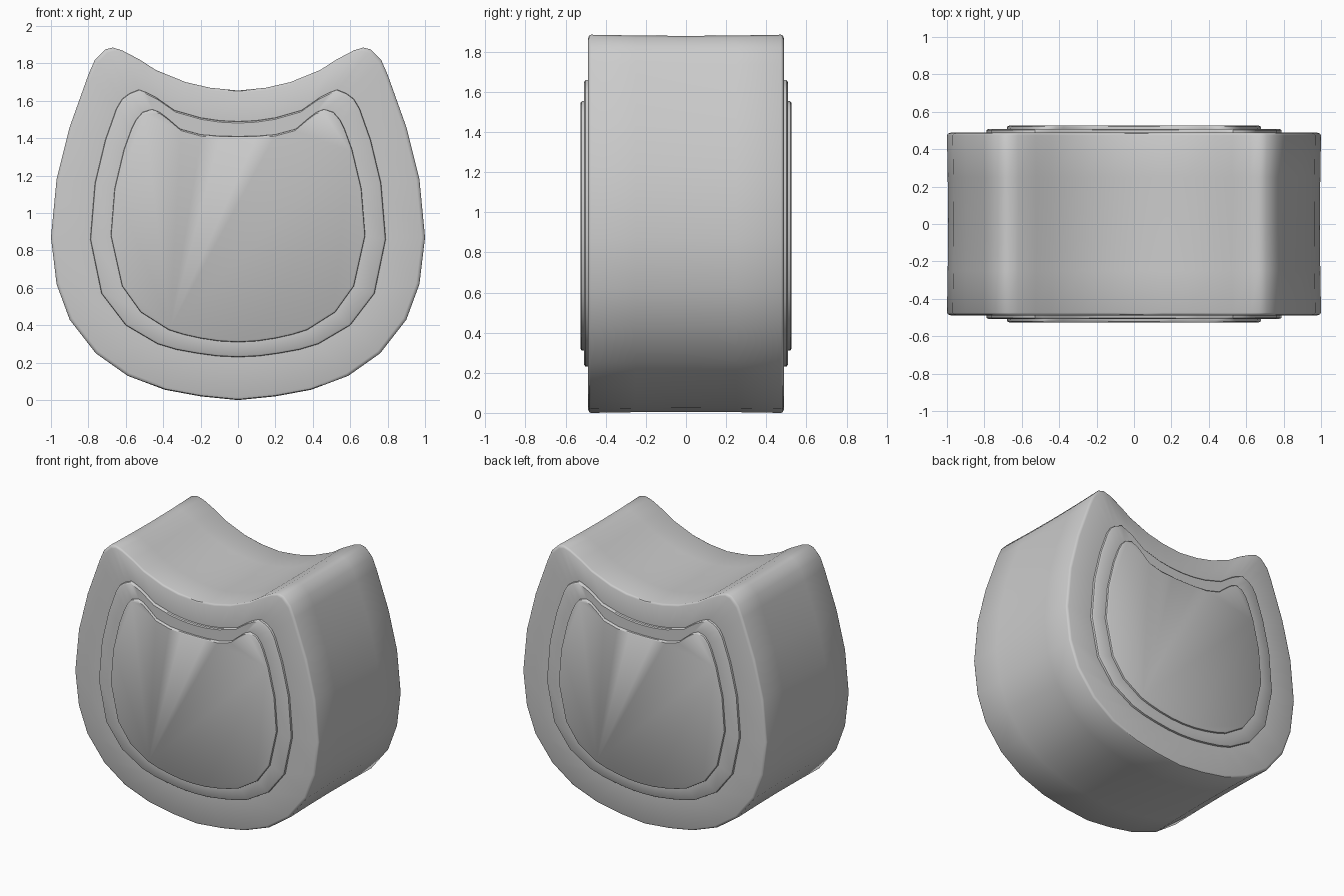
import bpy, bmesh

if "Cube" in bpy.data.objects:
    bpy.data.objects.remove(bpy.data.objects["Cube"])

# Half outlines (x, z), from bottom centre round to the notch centre
OUTER = [(0, .0), (.2, .02), (.39, .055), (.59, .13), (.76, .25), (.9, .43), (.97, .62),
         (1, .87), (.97, 1.18), (.9, 1.46), (.8, 1.74), (.765, 1.82), (.71, 1.875),
         (.67, 1.885), (.62, 1.87), (.525, 1.82), (.44, 1.765), (.28, 1.7), (.15, 1.67), (0, 1.655)]
MIDDLE = [(0, .23), (.11, .235), (.22, .25), (.33, .27), (.43, .3), (.6, .4), (.73, .57),
          (.79, .86), (.765, 1.16), (.71, 1.39), (.65, 1.56), (.62, 1.61), (.58, 1.64),
          (.53, 1.66), (.49, 1.645), (.44, 1.62), (.34, 1.55), (.2, 1.51), (.1, 1.495), (0, 1.49)]
INNER = [(0, .31), (.1, .315), (.2, .33), (.29, .35), (.37, .375), (.52, .47), (.62, .61),
         (.68, .88), (.66, 1.13), (.61, 1.34), (.57, 1.45), (.545, 1.5), (.51, 1.54),
         (.46, 1.555), (.42, 1.54), (.38, 1.51), (.31, 1.45), (.2, 1.42), (.1, 1.412), (0, 1.41)]

# Sections from the middle of the block to the front: outline, depth, scale
SECTIONS = [(OUTER, 0, .994), (OUTER, .25, .996), (OUTER, .474, 1), (OUTER, .483, .995),
            (OUTER, .488, .982),
            (MIDDLE, .488, 1), (MIDDLE, .502, .997), (MIDDLE, .508, .985),
            (INNER, .508, 1), (INNER, .52, .997), (INNER, .526, .983)]


def add_ring(bm, outline, y, scale):
    loop = outline + [(-x, z) for x, z in outline[-2:0:-1]]
    return [bm.verts.new((x * scale, y, .9 + (z - .9) * scale)) for x, z in loop]


# One skin with both stepped faces
bm = bmesh.new()
stack = [(o, y, s) for o, y, s in reversed(SECTIONS[1:])] + [(o, -y, s) for o, y, s in SECTIONS]
rings = [add_ring(bm, *section) for section in stack]
for a, b in zip(rings, rings[1:]):
    n = len(a)
    for i in range(n):
        j = (i + 1) % n
        bm.faces.new((a[i], a[j], b[j], b[i]))
# End panels
bm.faces.new(rings[0])
bm.faces.new(rings[-1])
bmesh.ops.recalc_face_normals(bm, faces=bm.faces)

mesh = bpy.data.meshes.new("notched_block")
bm.to_mesh(mesh)
bm.free()
block = bpy.data.objects.new("notched_block", mesh)
bpy.context.collection.objects.link(block)
bpy.context.view_layer.objects.active = block
block.select_set(True)
bpy.ops.object.shade_smooth_by_angle(angle=.7)
